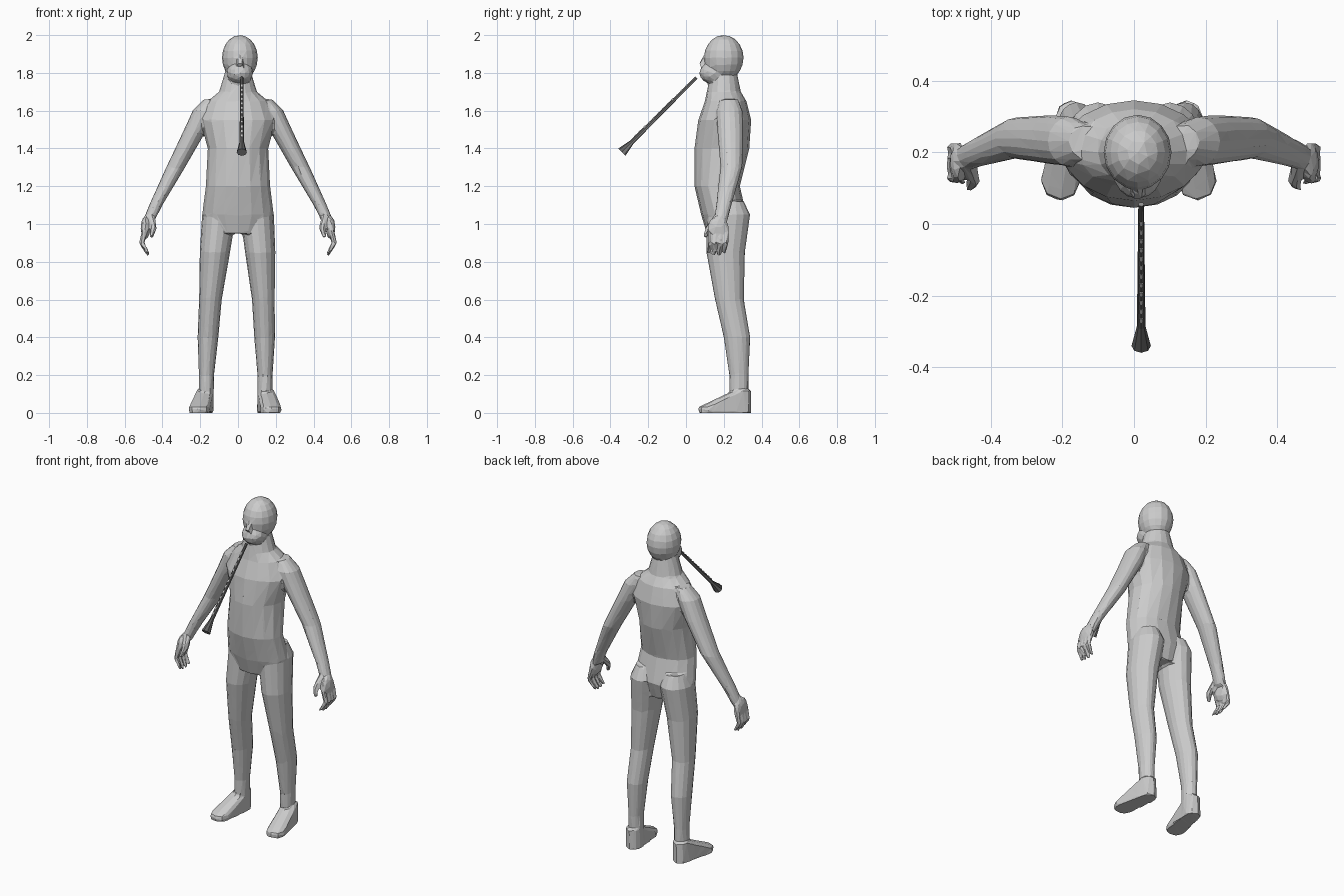
import bpy
import bmesh
import math
from mathutils import Matrix, Vector

cube = bpy.data.objects.get("Cube")
if cube:
    bpy.data.objects.remove(cube, do_unlink=True)


def make_material(name, value):
    material = bpy.data.materials.new(name)
    material.use_nodes = True
    colour = (value, value, value, 1)
    material.diffuse_color = colour
    shader = material.node_tree.nodes["Principled BSDF"]
    shader.inputs["Base Color"].default_value = colour
    return material


def make_object(name, bm, materials):
    bmesh.ops.recalc_face_normals(bm, faces=bm.faces)
    mesh = bpy.data.meshes.new(name)
    bm.to_mesh(mesh)
    bm.free()
    for material in materials:
        mesh.materials.append(material)
    created = bpy.data.objects.new(name, mesh)
    bpy.context.scene.collection.objects.link(created)
    return created


def loft(bm, rows, sides=16):
    """Closed skin over level ovals: height, centre x, centre y, half width, half depth."""
    rings = []
    for height, x, y, width, depth in rows:
        angles = [math.tau * step / sides for step in range(sides)]
        rings.append([bm.verts.new((x + width * math.cos(angle),
                                    y + depth * math.sin(angle), height))
                      for angle in angles])
    for lower, upper in zip(rings, rings[1:]):
        for step in range(sides):
            bm.faces.new((lower[step - 1], lower[step], upper[step], upper[step - 1]))
    bm.faces.new(rings[0])
    bm.faces.new(rings[-1])


def limb(bm, rows, side, flatten):
    """Mirrored loft whose depth is a fixed multiple of its width."""
    loft(bm, [(height, x * side, y, radius, radius * flatten)
              for height, x, y, radius in rows])


def ellipsoid(bm, centre, radii):
    place = Matrix.Translation(centre) @ Matrix.Diagonal((*radii, 1))
    bmesh.ops.create_uvsphere(bm, u_segments=16, v_segments=10, radius=1, matrix=place)


def taper(bm, start, end, start_radius, end_radius):
    start, end = Vector(start), Vector(end)
    axis = end - start
    turn = axis.to_track_quat('Z', 'Y').to_matrix().to_4x4()
    bmesh.ops.create_cone(bm, cap_ends=True, segments=8, depth=axis.length,
                          radius1=start_radius, radius2=end_radius,
                          matrix=Matrix.Translation((start + end) / 2) @ turn)


def chain(bm, points, radii):
    """Tapered links through a list of points."""
    for link in range(len(points) - 1):
        taper(bm, points[link], points[link + 1], radii[link], radii[link + 1])


def foot(bm, side):
    """Hull around a tall heel and a low, turned-out toe."""
    corners = []
    for x, y, radius, top in ((0.16, 0.3, 0.045, 0.12), (0.19, 0.12, 0.055, 0.03)):
        for height in (0, top):
            spot = Matrix.Translation((x * side, y, height))
            disc = bmesh.ops.create_circle(bm, segments=8, radius=radius, matrix=spot)
            corners += disc["verts"]
    bmesh.ops.convex_hull(bm, input=corners)


body_grey = make_material("body grey", 0.6)
pipe_grey = make_material("pipe grey", 0.3)
pipe_dark = make_material("pipe dark grey", 0.12)

body = bmesh.new()

# Torso and neck
torso_rows = [
    (0.95, 0.14, 0.2, 0.09),
    (1.05, 0.19, 0.2, 0.12),
    (1.2, 0.17, 0.165, 0.12),
    (1.4, 0.16, 0.19, 0.145),
    (1.55, 0.2, 0.205, 0.14),
    (1.65, 0.16, 0.21, 0.11),
    (1.7, 0.1, 0.2, 0.09),
    (1.8, 0.07, 0.2, 0.07),
]
loft(body, [(height, 0, y, width, depth) for height, width, y, depth in torso_rows])

# Skull, jaw and nose
head_x = 0.01
ellipsoid(body, (head_x, 0.2, 1.88), (0.095, 0.105, 0.12))
ellipsoid(body, (head_x, 0.15, 1.8), (0.07, 0.08, 0.06))
taper(body, (head_x, 0.11, 1.9), (head_x, 0.085, 1.84), 0.01, 0.02)

leg_rows = [
    (0.05, 0.155, 0.28, 0.04),
    (0.2, 0.155, 0.28, 0.04),
    (0.4, 0.15, 0.27, 0.055),
    (0.6, 0.14, 0.23, 0.06),
    (0.85, 0.12, 0.21, 0.08),
    (1.05, 0.1, 0.225, 0.09),
    (1.12, 0.1, 0.23, 0.06),
]
arm_rows = [
    (1.0, 0.48, 0.18, 0.03),
    (1.1, 0.435, 0.2, 0.035),
    (1.3, 0.33, 0.24, 0.05),
    (1.5, 0.225, 0.235, 0.06),
    (1.6, 0.18, 0.23, 0.06),
    (1.66, 0.14, 0.23, 0.04),
]

for side in (1, -1):
    limb(body, leg_rows, side, 1.27)
    limb(body, arm_rows, side, 1.15)
    foot(body, side)

    # Palm, thumb and four curled fingers
    palm = Vector((0.49 * side, 0.17, 0.98))
    inward = Vector((-side, 0, 0))
    forward = Vector((0, -1, 0))
    down = Vector((0, 0, -1))
    ellipsoid(body, palm, (0.025, 0.055, 0.06))
    chain(body, [palm + inward * 0.03 - down * 0.06,
                 palm + inward * 0.045 + forward * 0.05,
                 palm + inward * 0.03 + forward * 0.07 + down * 0.05],
          (0.02, 0.016, 0.01))
    for finger in range(4):
        spread = finger - 1.5
        root = palm - forward * spread * 0.028
        knuckle = root - inward * 0.02 + down * 0.08
        tip = knuckle + inward * 0.035 + forward * 0.01
        tip += down * (0.07 - abs(spread) * 0.01)
        chain(body, [root, knuckle, tip], (0.016, 0.013, 0.008))

# The legs stand slightly to one side
for vert in body.verts:
    if vert.co.z < 1 and abs(vert.co.x) < 0.3:
        vert.co.x -= 0.015 * (1 - vert.co.z)

# Fuse the parts and cut them down to broad facets
figure = make_object("body", body, [body_grey])
fuse = figure.modifiers.new("fuse", 'REMESH')
fuse.mode = 'VOXEL'
fuse.voxel_size = 0.008
facet = figure.modifiers.new("facet", 'DECIMATE')
facet.ratio = 0.027

# Pipe with a flared end, darker along its upper side
mouth = Vector((0.02, 0.055, 1.775))
neck = mouth + Vector((0, -0.34, -0.34))
bell = neck + Vector((0, -0.055, -0.055))
upward = Vector((0, -1, 1)).normalized()
pipe = bmesh.new()
chain(pipe, [mouth, neck, bell], (0.008, 0.012, 0.027))
pipe.normal_update()
for face in pipe.faces:
    face.material_index = int(face.normal.dot(upward) > 0.3)
make_object("pipe", pipe, [pipe_grey, pipe_dark])

# Pale plates over the finger holes
holes = bmesh.new()
hole_count = 12
for hole in range(hole_count):
    along = (hole + 2) / (hole_count + 2)
    spot = mouth.lerp(neck, along) + upward * (0.008 + 0.004 * along)
    place = Matrix.Translation(spot) @ Matrix.Rotation(math.pi / 4, 4, 'X')
    plate = Matrix.Diagonal((0.01, 0.014, 0.004, 1))
    bmesh.ops.create_cube(holes, size=1, matrix=place @ plate)
make_object("finger_holes", holes, [body_grey])
